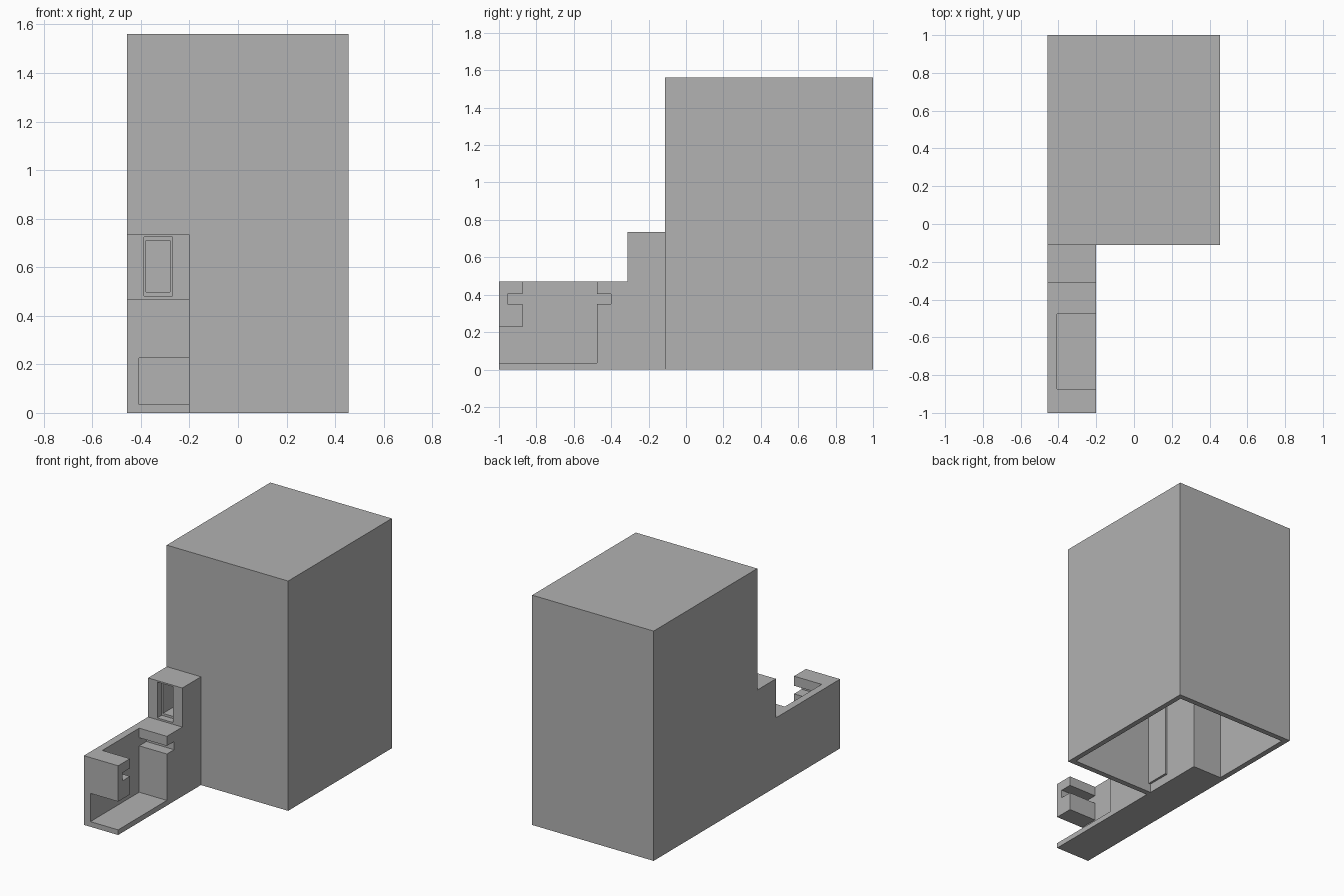
import bpy
import bmesh

if "Cube" in bpy.data.objects:
    bpy.data.objects.remove(bpy.data.objects["Cube"])

grey = bpy.data.materials.new("plain_grey")
grey.diffuse_color = (0.445, 0.445, 0.445, 1)
grey.use_nodes = True
grey.node_tree.nodes["Principled BSDF"].inputs["Base Color"].default_value = grey.diffuse_color


def prism(name, points, lo, hi, axis):
    """Extrude a flat outline along axis x (points are y,z) or z (points are x,y)."""
    bm = bmesh.new()

    def place(p, d):
        return (d, p[0], p[1]) if axis == "x" else (p[0], p[1], d)

    base = bm.faces.new([bm.verts.new(place(p, lo)) for p in points])
    out = bmesh.ops.extrude_face_region(bm, geom=[base])
    for v in out["geom"]:
        if isinstance(v, bmesh.types.BMVert):
            v.co["xyz".index(axis)] = hi
    bmesh.ops.recalc_face_normals(bm, faces=bm.faces)
    mesh = bpy.data.meshes.new(name)
    bm.to_mesh(mesh)
    bm.free()
    mesh.materials.append(grey)
    ob = bpy.data.objects.new(name, mesh)
    bpy.context.collection.objects.link(ob)
    return ob


def box(name, x0, x1, y0, y1, z0, z1):
    return prism(name, [(x0, y0), (x1, y0), (x1, y1), (x0, y1)], z0, z1, "z")


def cut(ob, cutter):
    """Subtract the cutter, bake the result and drop the cutter."""
    mod = ob.modifiers.new("cut", "BOOLEAN")
    mod.operation = "DIFFERENCE"
    mod.solver = "EXACT"
    mod.object = cutter
    dg = bpy.context.evaluated_depsgraph_get()
    dg.update()
    mesh = bpy.data.meshes.new_from_object(ob.evaluated_get(dg))
    ob.modifiers.clear()
    ob.data = mesh
    bpy.data.objects.remove(cutter)


# Tall hollow body, open underneath, with a solid block left in one inner corner
body = box("tall_body", -0.457, 0.455, -0.112, 1.0, 0, 1.56)
cavity = box("cavity", -0.42, 0.42, -0.075, 0.963, -0.1, 1.523)
cut(cavity, box("inner_block", -1, -0.2, -1, 0.355, -1, 0.735))
cut(body, cavity)

# Thin panel on the side of the inner block
box("inner_panel", -0.2, -0.185, -0.075, 0.09, 0.06, 0.7)

# Stepped front arm
arm = prism("front_arm", [(-1, 0), (-0.112, 0), (-0.112, 0.735), (-0.312, 0.735),
                          (-0.312, 0.47), (-1, 0.47)], -0.457, -0.2, "x")

# Notched pocket, open to the top, right and lower front
pocket = [(-1.1, 0.035), (-0.477, 0.035), (-0.477, 0.35), (-0.4, 0.35),
          (-0.4, 0.405), (-0.477, 0.405), (-0.477, 0.6), (-0.873, 0.6),
          (-0.873, 0.405), (-0.955, 0.405), (-0.955, 0.35), (-0.873, 0.35),
          (-0.873, 0.227), (-1.1, 0.227)]
cut(arm, prism("pocket", pocket, -0.408, 0, "x"))

# Two-step window recess in the upper step
cut(arm, box("window_outer", -0.388, -0.27, -0.4, -0.265, 0.482, 0.725))
cut(arm, box("window_inner", -0.378, -0.28, -0.4, -0.15, 0.497, 0.71))
